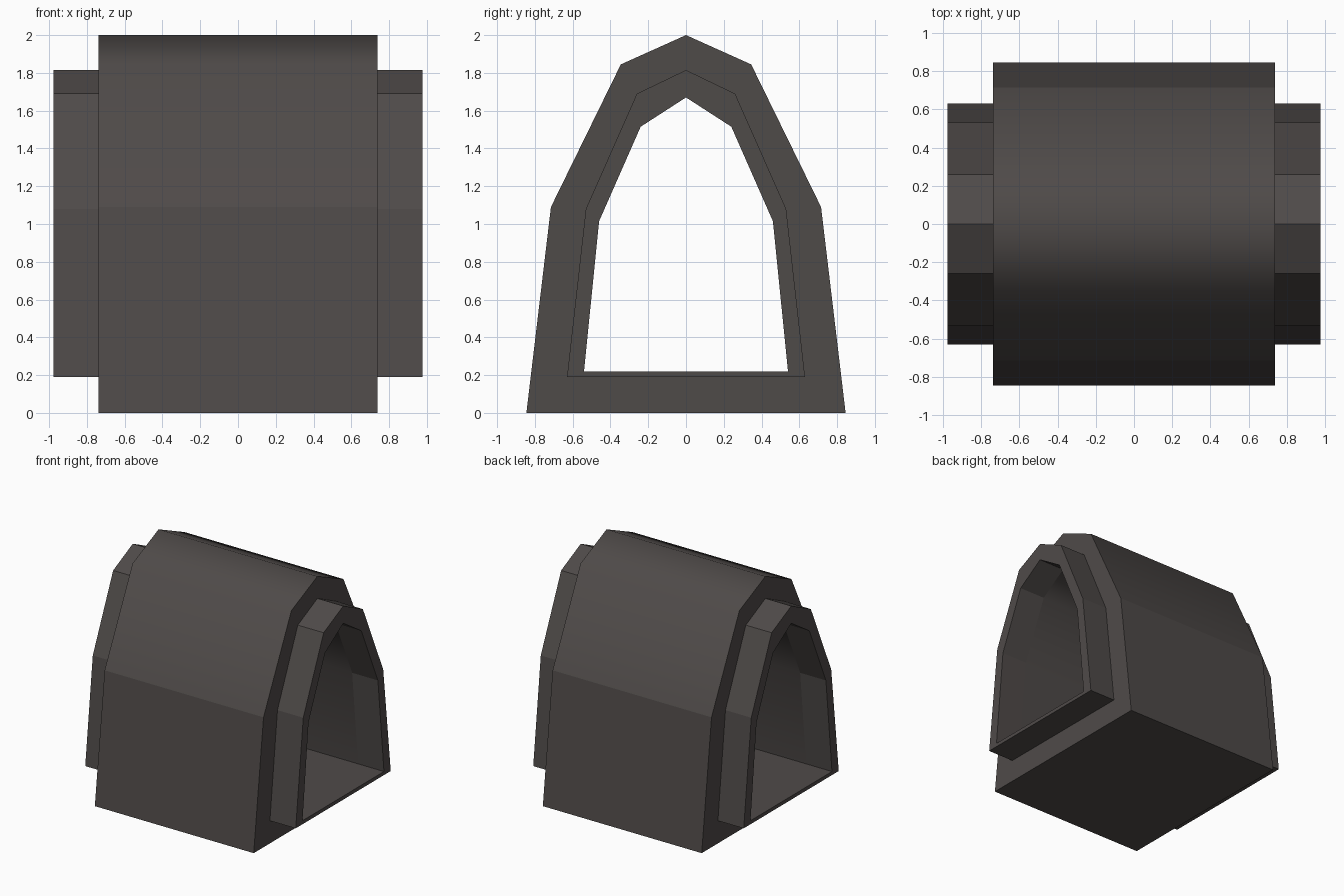
import bpy, bmesh

if "Cube" in bpy.data.objects:
    bpy.data.objects.remove(bpy.data.objects["Cube"])

stone = bpy.data.materials.new("dark warm grey")
stone.diffuse_color = (0.078, 0.069, 0.066, 1)
stone.use_nodes = True
stone.node_tree.nodes["Principled BSDF"].inputs["Base Color"].default_value = stone.diffuse_color


def arch(half):
    """Closed pointed-arch section from its right half, base to apex."""
    left = [(-y, z) for y, z in half[-2::-1]]
    pts = half + left
    return pts[-1:] + pts[:-1]


OUTER = arch([(0.845, 0), (0.715, 1.09), (0.345, 1.845), (0, 2)])
MIDDLE = arch([(0.63, 0.19), (0.53, 1.08), (0.26, 1.69), (0, 1.815)])
INNER = arch([(0.54, 0.22), (0.46, 1.015), (0.24, 1.515), (0, 1.67)])
BODY_X, COLLAR_X = 0.7375, 0.977


def loft(name, rings, smooth_above=9):
    """Skin a series of (section, x) rings; long faces above a height are smooth."""
    bm = bmesh.new()
    loops = [[bm.verts.new((x, y, z)) for y, z in sec] for sec, x in rings]
    for a, b in zip(loops, loops[1:]):
        n = len(a)
        for i in range(n):
            j = (i + 1) % n
            bm.faces.new((a[i], a[j], b[j], b[i]))
    bm.normal_update()
    for f in bm.faces:
        f.smooth = abs(f.normal.x) < 0.5 and f.calc_center_median().z > smooth_above
    for e in bm.edges:
        e.smooth = all(f.smooth for f in e.link_faces)
    mesh = bpy.data.meshes.new(name)
    bm.to_mesh(mesh)
    bm.free()
    mesh.materials.append(stone)
    obj = bpy.data.objects.new(name, mesh)
    bpy.context.collection.objects.link(obj)
    return obj


# Main vault with its end walls
loft("vault_body", [(MIDDLE, -BODY_X), (OUTER, -BODY_X),
                    (OUTER, BODY_X), (MIDDLE, BODY_X)], 1.2)

# Tunnel surface inside the vault
loft("tunnel_lining", [(INNER, BODY_X), (INNER, -BODY_X)], 0.3)

# Projecting collars at both ends
collar = [(MIDDLE, BODY_X), (MIDDLE, COLLAR_X), (INNER, COLLAR_X), (INNER, BODY_X)]
loft("right_collar", collar)
loft("left_collar", [(sec, -x) for sec, x in reversed(collar)])
